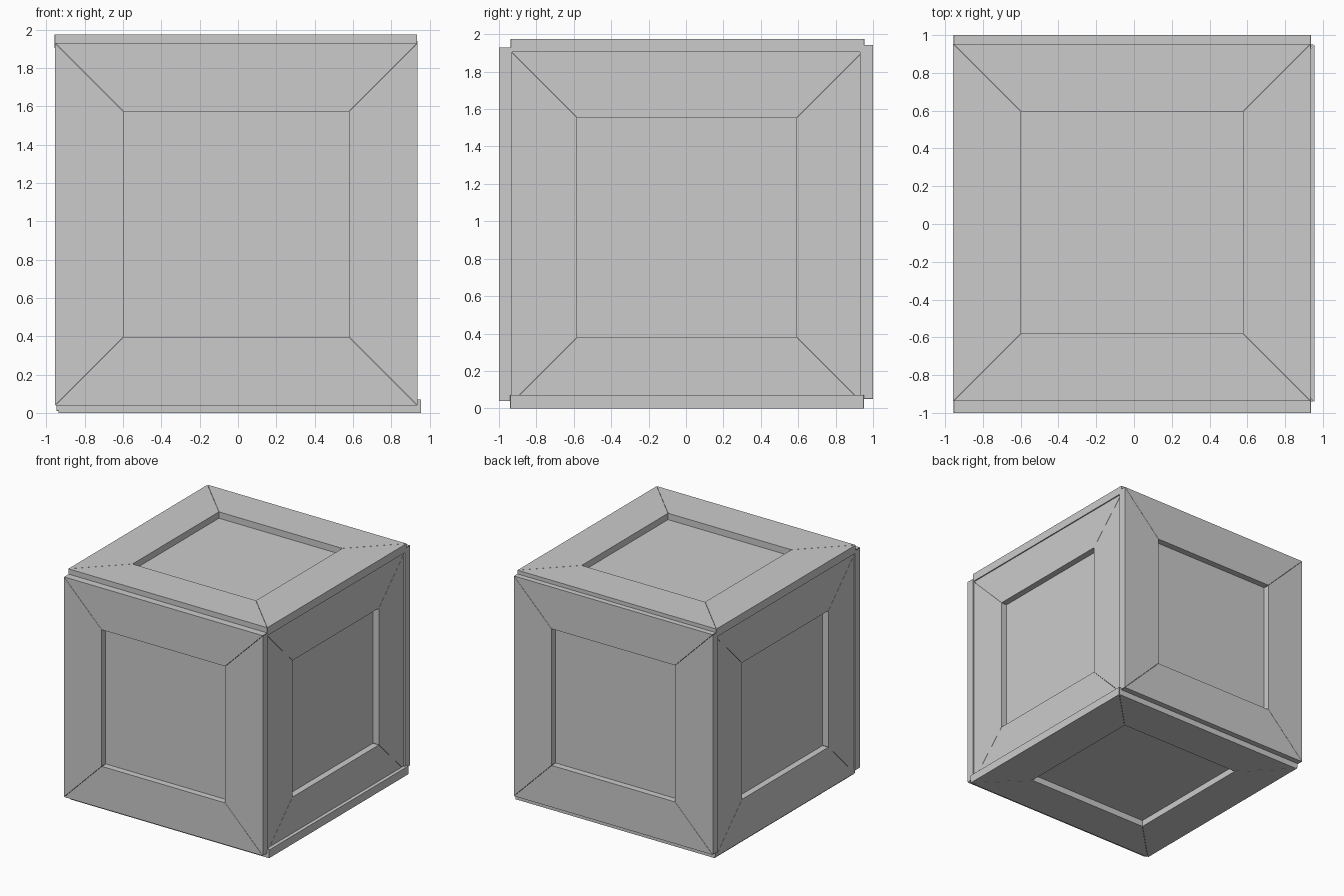
import bpy, bmesh
from mathutils import Vector

if "Cube" in bpy.data.objects:
    bpy.data.objects.remove(bpy.data.objects["Cube"])

OUTER, INNER = 0.946, 0.587   # half sizes of a frame and its opening
THICK, DEPTH = 0.07, 0.055    # board thickness, recess depth
GAP = 0.0015                  # half of the hairline mitre gap


def add_mesh(name, bm):
    bmesh.ops.recalc_face_normals(bm, faces=bm.faces)
    me = bpy.data.meshes.new(name)
    bm.to_mesh(me)
    bm.free()
    ob = bpy.data.objects.new(name, me)
    bpy.context.collection.objects.link(ob)
    return ob


def mitred_frame(name, centre, normal, u):
    """Four mitred boards around an opening; centre lies on the outer face."""
    c, n, u = Vector(centre), Vector(normal), Vector(u)
    v = n.cross(u)
    bm = bmesh.new()
    for a, b in ((u, v), (v, -u), (-u, -v), (-v, u)):
        profile = [(OUTER, OUTER - GAP), (OUTER, -OUTER + GAP),
                   (INNER, -INNER + GAP), (INNER, INNER - GAP)]
        face = bm.faces.new([bm.verts.new(c + a * p + b * q) for p, q in profile])
        ext = bmesh.ops.extrude_face_region(bm, geom=[face], use_keep_orig=True)
        moved = [g for g in ext["geom"] if isinstance(g, bmesh.types.BMVert)]
        bmesh.ops.translate(bm, verts=moved, vec=-n * THICK)
    return add_mesh(name, bm)


# Six slightly misaligned board frames
X, Y, Z = (1, 0, 0), (0, 1, 0), (0, 0, 1)
frames = [
    ("front_frame", (-0.009, -1.0, 0.984), (0, -1, 0), X),
    ("back_frame", (-0.009, 1.0, 0.997), Y, X),
    ("right_frame", (0.925, 0.005, 0.967), X, Y),
    ("left_frame", (-0.947, 0.005, 0.957), (-1, 0, 0), Y),
    ("top_frame", (-0.011, 0.008, 1.975), Z, X),
    ("bottom_frame", (0.009, 0.005, 0.0), (0, 0, -1), X),
]
for f in frames:
    mitred_frame(*f)

# Inner box: its faces form the recessed panels
lo = Vector((-0.947 + DEPTH, -1 + DEPTH, DEPTH))
hi = Vector((0.925 - DEPTH, 1 - DEPTH, 1.975 - DEPTH))
bm = bmesh.new()
bmesh.ops.create_cube(bm, size=1)
bmesh.ops.scale(bm, vec=hi - lo, verts=bm.verts)
bmesh.ops.translate(bm, vec=(lo + hi) / 2, verts=bm.verts)
add_mesh("inner_panels", bm)
